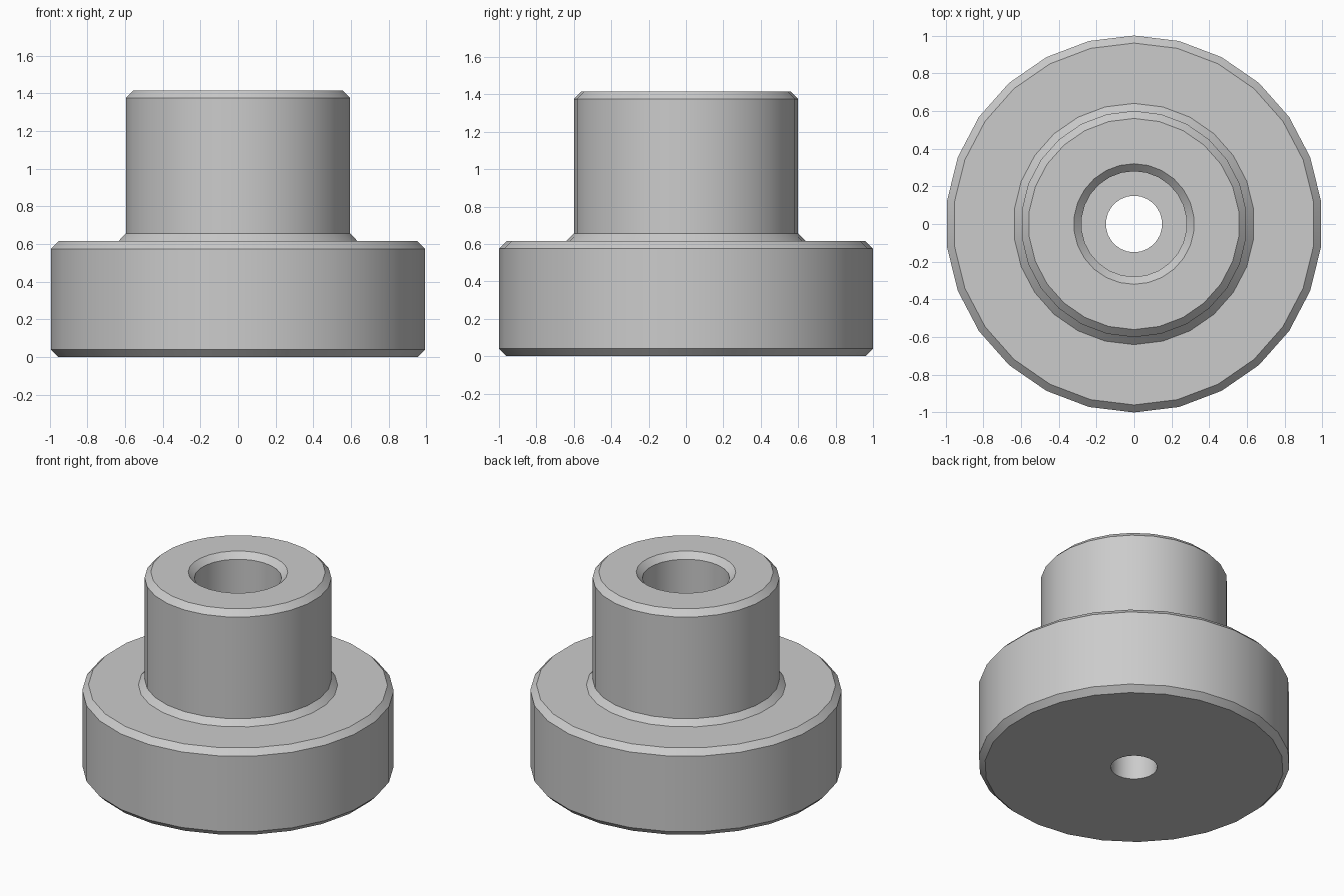
import bpy, bmesh
from math import sin, cos, tau, radians

if "Cube" in bpy.data.objects:
    bpy.data.objects.remove(bpy.data.objects["Cube"])

SIDES = 26
CHAMFER = 0.04
FLANGE_R, FLANGE_TOP = 1.0, 0.615
BOSS_R, BOSS_TOP = 0.6, 1.415
BORE_R, BORE_FLOOR = 0.28, 0.4
HOLE_R = 0.15


def lathe(name, profile, material):
    """Turn a closed (radius, height) profile around the z axis."""
    bm = bmesh.new()
    rings = []
    for r, z in profile:
        rings.append([bm.verts.new((r * sin(tau * i / SIDES), r * cos(tau * i / SIDES), z))
                      for i in range(SIDES)])
    for a, b in zip(rings, rings[1:] + rings[:1]):
        for i in range(SIDES):
            j = (i + 1) % SIDES
            bm.faces.new((a[i], a[j], b[j], b[i]))
    bmesh.ops.recalc_face_normals(bm, faces=bm.faces)
    mesh = bpy.data.meshes.new(name)
    bm.to_mesh(mesh)
    bm.free()
    mesh.materials.append(material)
    obj = bpy.data.objects.new(name, mesh)
    bpy.context.collection.objects.link(obj)
    bpy.ops.object.select_all(action='DESELECT')
    obj.select_set(True)
    bpy.context.view_layer.objects.active = obj
    bpy.ops.object.shade_smooth_by_angle(angle=radians(30))
    return obj


# Plain grey finish
grey = bpy.data.materials.new("light_grey")
grey.use_nodes = True
colour = (0.6, 0.6, 0.6, 1.0)
grey.diffuse_color = colour
grey.node_tree.nodes["Principled BSDF"].inputs["Base Color"].default_value = colour

c = CHAMFER
lathe("flanged_bushing", [
    # Flange with chamfered rims
    (HOLE_R, 0),
    (FLANGE_R - c, 0),
    (FLANGE_R, c),
    (FLANGE_R, FLANGE_TOP - c),
    (FLANGE_R - c, FLANGE_TOP),
    # Boss with sloped foot and chamfered top
    (BOSS_R + c, FLANGE_TOP),
    (BOSS_R, FLANGE_TOP + c),
    (BOSS_R, BOSS_TOP - c),
    (BOSS_R - c, BOSS_TOP),
    # Stepped bore
    (BORE_R + c, BOSS_TOP),
    (BORE_R, BOSS_TOP - c),
    (BORE_R, BORE_FLOOR),
    (HOLE_R, BORE_FLOOR),
], grey)
